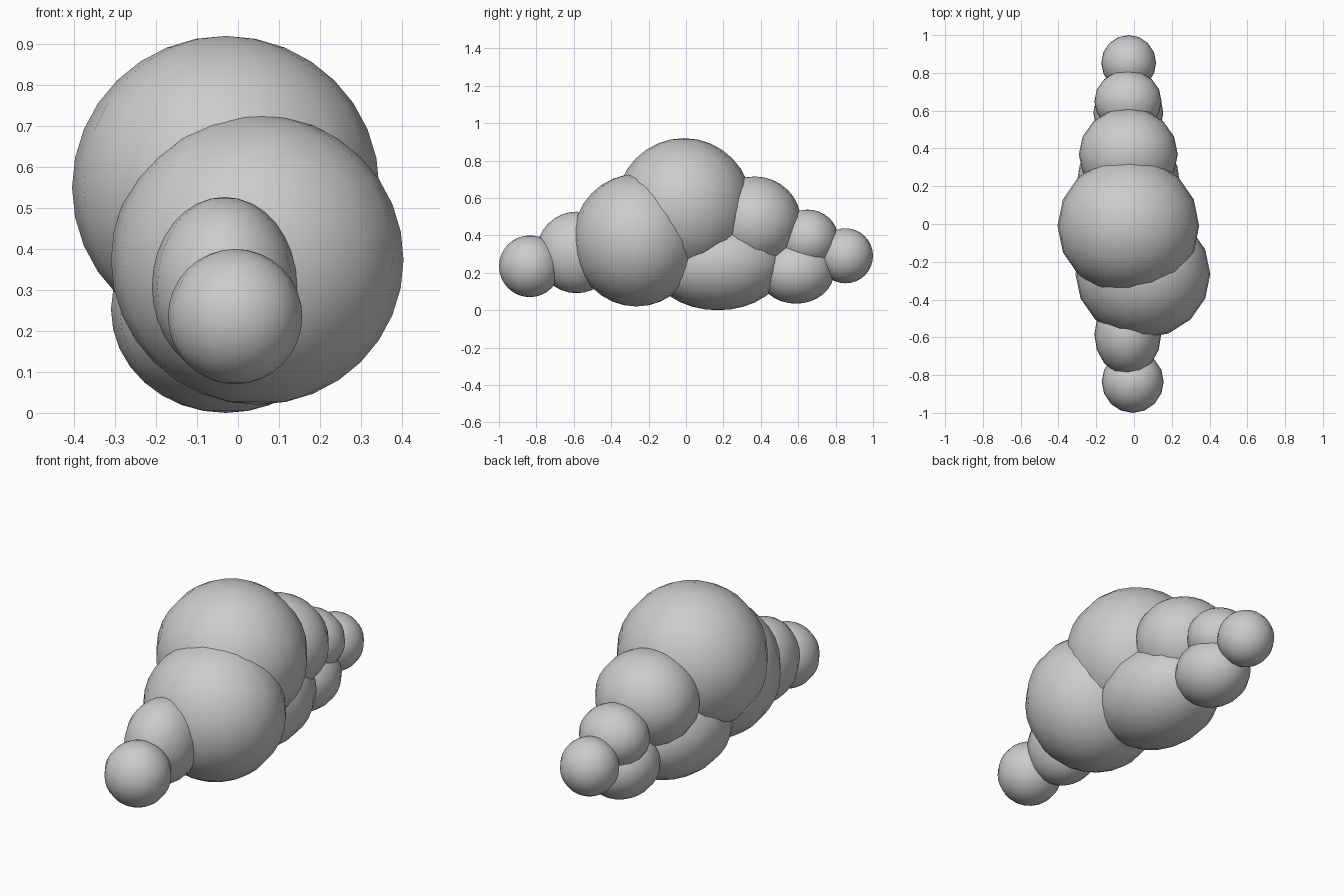
import bpy

cube = bpy.data.objects.get("Cube")
if cube:
    bpy.data.objects.remove(cube, do_unlink=True)

grey = bpy.data.materials.new("plain_grey")
grey.use_nodes = True
colour = (0.6, 0.6, 0.6, 1)
grey.diffuse_color = colour
grey.node_tree.nodes["Principled BSDF"].inputs["Base Color"].default_value = colour


def blob(name, centre, radii):
    """Smooth ellipsoid with vertical poles."""
    bpy.ops.mesh.primitive_uv_sphere_add(segments=16, ring_count=16, radius=1, location=centre)
    obj = bpy.context.object
    obj.name = name
    obj.scale = radii
    bpy.ops.object.transform_apply(location=False, rotation=False, scale=True)
    bpy.ops.object.shade_smooth()
    obj.data.materials.append(grey)


# Main masses
blob("top_puff", (-0.03, -0.01, 0.55), (0.375, 0.365, 0.37))
blob("front_puff", (0.047, -0.265, 0.374), (0.357, 0.34, 0.354))
blob("bottom_puff", (-0.03, 0.17, 0.252), (0.28, 0.36, 0.252))

# Front end
blob("front_middle_puff", (-0.033, -0.585, 0.309), (0.177, 0.215, 0.218))
blob("front_tip_puff", (-0.007, -0.835, 0.235), (0.164, 0.165, 0.165))

# Back end
blob("back_upper_puff", (-0.03, 0.368, 0.472), (0.262, 0.248, 0.243))
blob("back_middle_puff", (-0.032, 0.65, 0.38), (0.178, 0.165, 0.158))
blob("back_lower_puff", (-0.03, 0.588, 0.207), (0.185, 0.205, 0.172))
blob("back_tip_puff", (-0.028, 0.853, 0.291), (0.145, 0.147, 0.147))
